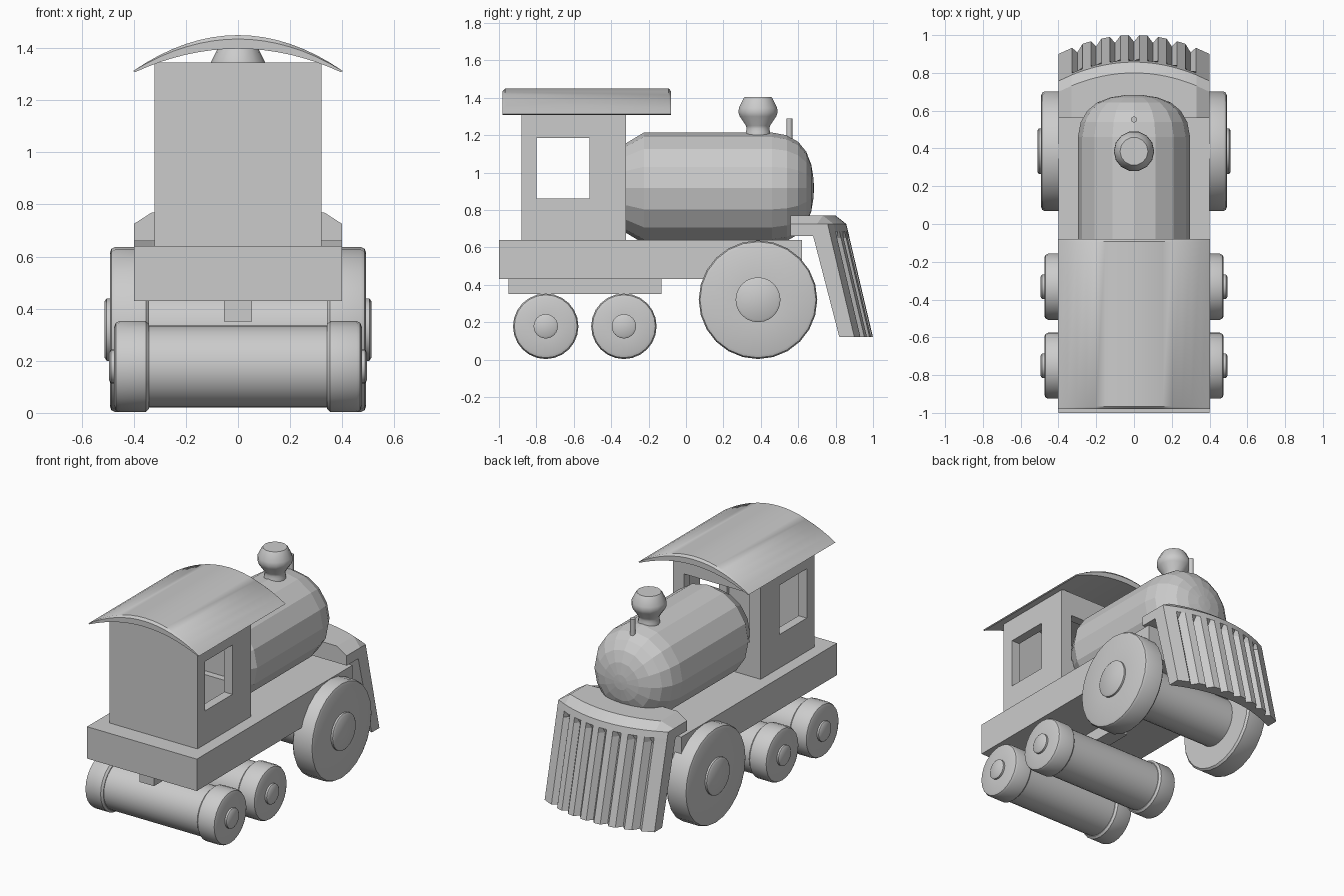
import bpy, bmesh, math
from mathutils import Vector

if "Cube" in bpy.data.objects:
    bpy.data.objects.remove(bpy.data.objects["Cube"])


def finish(name, bm, smooth=None):
    bmesh.ops.remove_doubles(bm, verts=bm.verts, dist=1e-5)
    bmesh.ops.recalc_face_normals(bm, faces=bm.faces)
    me = bpy.data.meshes.new(name)
    bm.to_mesh(me)
    bm.free()
    ob = bpy.data.objects.new(name, me)
    bpy.context.collection.objects.link(ob)
    if smooth:
        bpy.ops.object.select_all(action='DESELECT')
        ob.select_set(True)
        bpy.context.view_layer.objects.active = ob
        bpy.ops.object.shade_smooth_by_angle(angle=math.radians(smooth))
    return ob


def box(name, x, y, z):
    bm = bmesh.new()
    bmesh.ops.create_cube(bm, size=1)
    for v in bm.verts:
        v.co = [lo + (c + .5) * (hi - lo) for c, (lo, hi) in zip(v.co, (x, y, z))]
    return finish(name, bm)


def skin(bm, rings, closed_rows=False):
    """Quads between successive rings of points, each ring closed."""
    vs = [[bm.verts.new(p) for p in r] for r in rings]
    n = len(vs[0])
    for a, b in zip(vs, vs[1:]):
        for i in range(n):
            j = (i + 1) % n
            bm.faces.new((a[i], a[j], b[j], b[i]))
    bm.faces.new(vs[0])
    bm.faces.new(vs[-1])


def lathe(name, profile, axis, centre, sides, smooth=None):
    """Revolve (distance along axis, radius) points around the x, y or z axis."""
    k = 'xyz'.index(axis)
    rings = []
    for t, r in profile:
        ring = []
        for i in range(sides):
            a = 2 * math.pi * i / sides
            p = [0, 0, 0]
            p[k], p[(k + 1) % 3], p[(k + 2) % 3] = t, r * math.cos(a), r * math.sin(a)
            ring.append(Vector(p) + Vector(centre))
        rings.append(ring)
    bm = bmesh.new()
    skin(bm, rings)
    return finish(name, bm, smooth)


# Chassis and the bar beneath it
box("chassis", (-.4, .4), (-1, .62), (.43, .64))
box("bogie_bar", (-.053, .053), (-.95, -.13), (.35, .44))

# Wheels with hubs, mirrored, on thick axles
for name, y, r, hub, out, axle in (("rear_wheel", -.75, .175, .065, .475, .158),
                                   ("middle_wheel", -.332, .175, .065, .475, .158),
                                   ("drive_wheel", .385, .317, .12, .492, .16)):
    w = lathe(name, [(.342, r - .012), (.354, r), (out - .02, r), (out - .006, r - .007),
                     (out, r - .022), (out, hub), (out + .012, hub),
                     (out + .02, hub - .012)], 'x', (0, y, r + .003), 24, 35)
    w.modifiers.new("Mirror", 'MIRROR')
    lathe(name + "_axle", [(-.345, axle), (.345, axle)], 'x', (0, y, r + .003), 32, 35)

# Cab: open-topped box with side windows and a wide forward window
cab = box("cab", (-.32, .32), (-.88, -.32), (.64, 1.345))
for i, dims in enumerate((((-.26, .26), (-.82, -.38), (.66, 1.5)),
                          ((-.5, .5), (-.8, -.515), (.86, 1.185)),
                          ((-.24, .24), (-.6, -.2), (.86, 1.185)))):
    c = box("cab_cutter_%d" % i, *dims)
    c.hide_render = True
    c.hide_viewport = True
    c.display_type = 'WIRE'
    m = cab.modifiers.new("Cut", 'BOOLEAN')
    m.operation = 'DIFFERENCE'
    m.solver = 'EXACT'
    m.object = c

# Arched roof, thick in the middle and thin at the eaves, with rounded ends
xs = [-1 + 2 * i / 16 for i in range(17)]
rings = []
for y, inset in ((-.98, .015), (-.967, 0), (-.093, 0), (-.08, .015)):
    top = [(.403 * u, y, 1.312 + (.138 - inset) * (1 - u * u)) for u in xs]
    low = [(.395 * u, y, 1.308 + .09 * (1 - u * u)) for u in reversed(xs)]
    rings.append(top + low)
bm = bmesh.new()
skin(bm, rings)
finish("roof", bm, 40)

# Faceted boiler with a domed nose
lathe("boiler", [(-.335, .232), (-.32, .24), (-.225, .297), (.46, .297), (.54, .282), (.6, .247),
                 (.643, .195), (.67, .125), (.682, .05), (.684, .005)],
      'y', (0, 0, .917), 16)

# Chimney and whistle pipe
lathe("chimney", [(1.15, .07), (1.22, .066), (1.235, .062), (1.25, .066), (1.3, .1), (1.32, .107),
                  (1.345, .105), (1.395, .08), (1.403, .074)], 'z', (0, .385, 0), 14, 30)
lathe("whistle", [(1.12, .016), (1.29, .016)], 'z', (0, .553, 0), 10, 40)

# Cowcatcher: bowed ledge and sloping plate, fluted by seven V grooves
cols = {-.4: 0, -.33: 0, .33: 0, .4: 0}
for i in range(-3, 4):
    for dx, depth in ((-.028, 0), (0, .035), (.028, 0)):
        cols[round(i * .1 + dx, 4)] = depth
section = [(.56, .66, 0, 0), (.56, .77, 0, 0), (.70, .77, 1, 0), (.757, .725, 1, 0),
           (.767, .685, 1, 0), (.775, .65, 1, 1), (.90, .12, 1, 1), (.82, .12, 1, 0),
           (.68, .66, 1, 0)]
rings = []
for x in sorted(cols):
    bow = .1 * (1 - (x / .4) ** 2)
    edge = abs(x) > .39
    rings.append([(x, y + bow * b - cols[x] * g, min(z, .725) if edge else z)
                  for y, z, b, g in section])
bm = bmesh.new()
skin(bm, rings)
finish("cowcatcher", bm)
